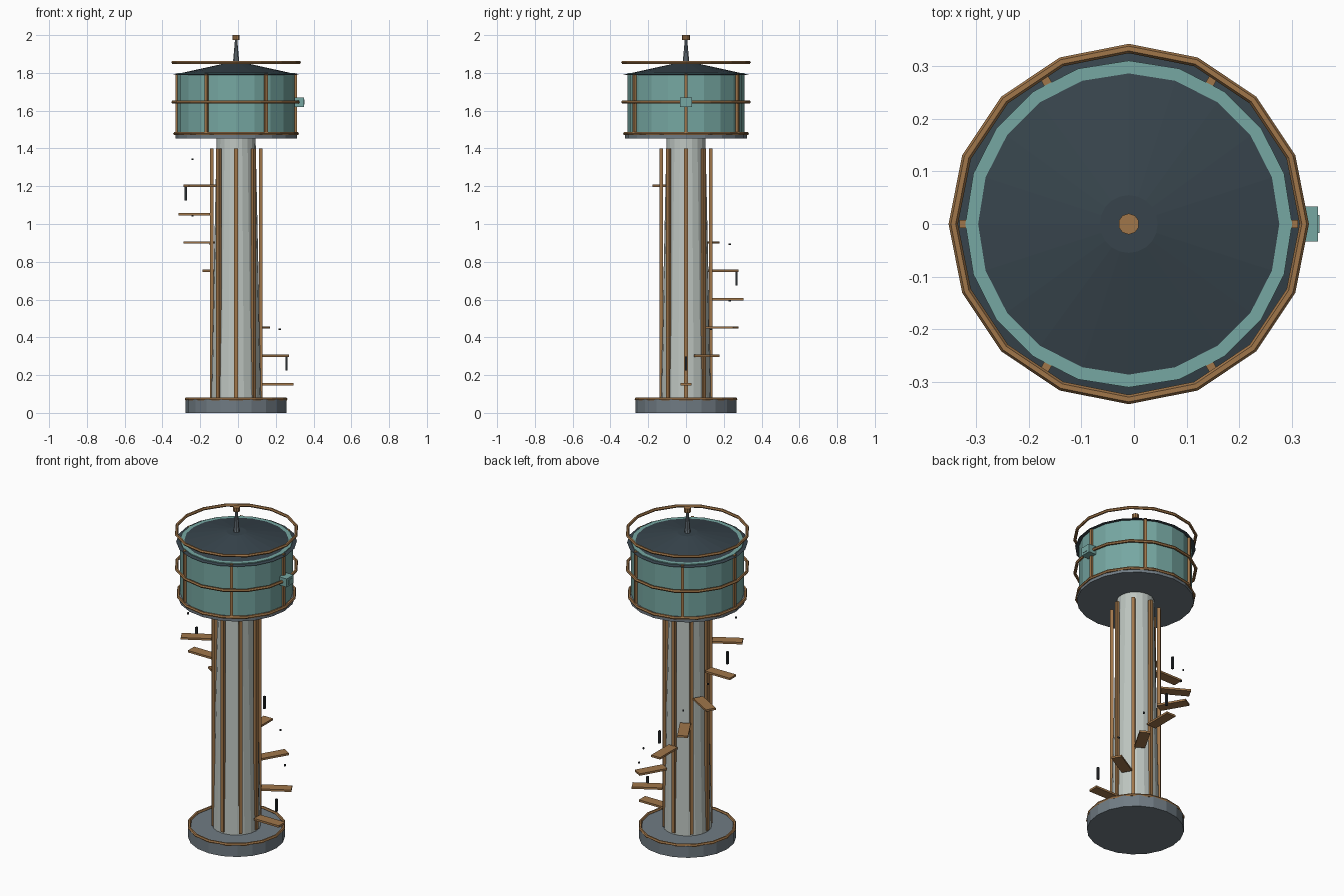
import bpy, math
from mathutils import Matrix, Vector

if "Cube" in bpy.data.objects:
    bpy.data.objects.remove(bpy.data.objects["Cube"])

CX = -0.01  # tower axis


def material(name, rgb):
    m = bpy.data.materials.new(name)
    lin = [((c / 255 + 0.055) / 1.055) ** 2.4 for c in rgb]
    m.diffuse_color = (*lin, 1)
    m.use_nodes = True
    m.node_tree.nodes["Principled BSDF"].inputs["Base Color"].default_value = m.diffuse_color
    return m


TEAL = material("teal paint", (118, 167, 162))
BROWN = material("brown trim", (160, 118, 74))
ROOF = material("slate roof", (55, 68, 76))
PALE = material("pale concrete", (190, 198, 193))
GREY = material("grey stone", (112, 123, 131))
DARK = material("dark metal", (42, 46, 50))


def finish(name, mat):
    ob = bpy.context.object
    ob.name = name
    ob.data.materials.append(mat)
    return ob


def cone(name, mat, r0, r1, z0, z1, sides=20):
    # first vertex is turned onto the x axis
    bpy.ops.mesh.primitive_cone_add(vertices=sides, radius1=r0, radius2=r1, depth=z1 - z0,
                                    location=(CX, 0, (z0 + z1) / 2))
    return finish(name, mat)


def ring(name, z, radius, tube=0.009):
    bpy.ops.mesh.primitive_torus_add(major_segments=16, minor_segments=6, major_radius=radius,
                                     minor_radius=tube, location=(CX, 0, z))
    return finish(name, BROWN)


def block(name, mat, angle, r, z, size):
    # box at a radius and angle round the axis; size is radial, tangential, vertical
    bpy.ops.mesh.primitive_cube_add(size=1)
    ob = finish(name, mat)
    ob.data.transform(Matrix.Translation(Vector((CX, 0, z))) @ Matrix.Rotation(math.radians(angle), 4, 'Z')
                      @ Matrix.Translation(Vector((r, 0, 0))) @ Matrix.Diagonal((*size, 1)))
    return ob


# Base and shaft
cone("base", GREY, 0.267, 0.267, 0, 0.07)
ring("base_ring", 0.073, 0.263)
cone("shaft", PALE, 0.133, 0.103, 0.07, 1.46)
for i in range(8):
    block(f"shaft_rib_{i}", BROWN, 45 * i, 0.13, 0.74, (0.018, 0.02, 1.32))

# Spiral steps with a short post or stud above each
for i in range(8):
    z, a = 0.15 * (i + 1), 30 * i
    block(f"step_{i}", BROWN, a, 0.221, z + 0.002, (0.168, 0.06, 0.012))
    if i % 3 == 0:
        block(f"step_post_{i}", DARK, a, 0.267, z + 0.111, (0.012, 0.012, 0.075))
    else:
        block(f"step_stud_{i}", DARK, a, 0.267, z + 0.143, (0.009, 0.009, 0.009))

# Tank
cone("tank_floor", GREY, 0.322, 0.322, 1.453, 1.482)
cone("tank", TEAL, 0.311, 0.311, 1.48, 1.80)
for i in range(6):
    block(f"tank_rib_{i}", BROWN, 60 * i, 0.314, 1.638, (0.016, 0.016, 0.32))
ring("tank_ring_low", 1.478, 0.324)
ring("tank_ring_mid", 1.645, 0.334)
block("hatch", TEAL, 0, 0.335, 1.645, (0.05, 0.066, 0.05))
block("hatch_plate", TEAL, 0, 0.361, 1.645, (0.004, 0.034, 0.026))

# Roof, rail and finial
cone("roof", ROOF, 0.332, 0.055, 1.79, 1.851)
ring("roof_rail", 1.856, 0.334)
cone("mast", GREY, 0.018, 0.006, 1.85, 1.98, 10)
cone("mast_cap", BROWN, 0.02, 0.02, 1.975, 2.0, 10)
